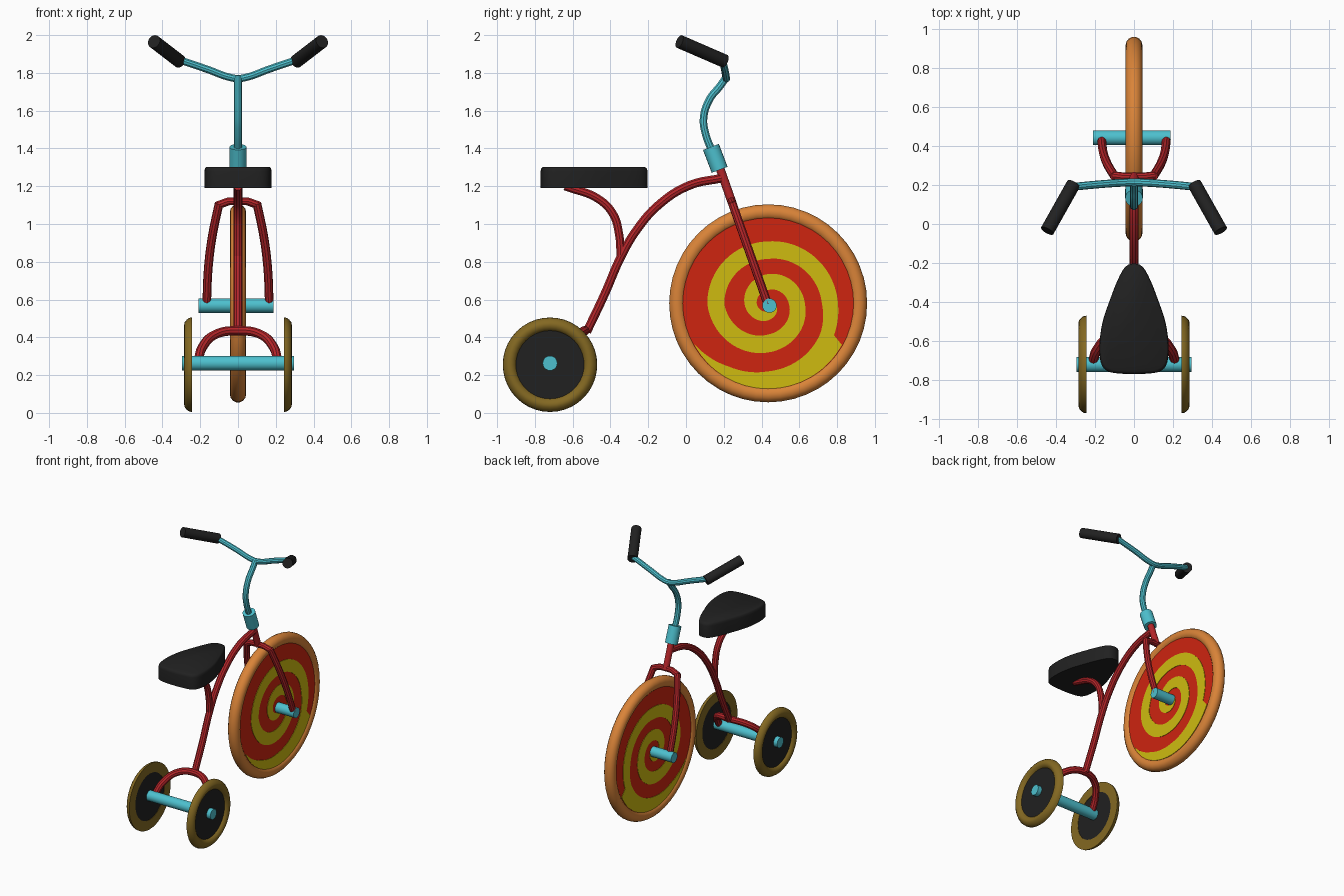
import bpy, bmesh, math
from mathutils import Vector

if "Cube" in bpy.data.objects:
    bpy.data.objects.remove(bpy.data.objects["Cube"])


def material(name, rgb):
    m = bpy.data.materials.new(name)
    m.diffuse_color = (*rgb, 1)
    m.use_nodes = True
    m.node_tree.nodes["Principled BSDF"].inputs["Base Color"].default_value = m.diffuse_color
    return m


CYAN = material("cyan", (0.075, 0.53, 0.62))
FRAME = material("frame red", (0.46, 0.018, 0.022))
ORANGE = material("tyre orange", (0.70, 0.23, 0.04))
BROWN = material("tyre brown", (0.23, 0.14, 0.016))
BLACK = material("black", (0.015, 0.015, 0.015))
RED = material("disc red", (0.62, 0.018, 0.005))
YELLOW = material("disc yellow", (0.62, 0.50, 0.005))


def finish(bm, name, mat, angle=35):
    bmesh.ops.recalc_face_normals(bm, faces=bm.faces)
    me = bpy.data.meshes.new(name)
    bm.to_mesh(me)
    bm.free()
    ob = bpy.data.objects.new(name, me)
    bpy.context.collection.objects.link(ob)
    me.materials.append(mat)
    shade(ob, angle)
    return ob


def shade(ob, angle=35):
    bpy.ops.object.select_all(action='DESELECT')
    ob.select_set(True)
    bpy.context.view_layer.objects.active = ob
    bpy.ops.object.shade_smooth_by_angle(angle=math.radians(angle))


def lathe_x(name, profile, y, z, mat, n=48):
    """Revolve a closed (x, radius) profile about an axis parallel to x."""
    bm = bmesh.new()
    rings = []
    for i in range(n):
        a = 2 * math.pi * i / n
        rings.append([bm.verts.new((x, y + r * math.cos(a), z + r * math.sin(a)))
                      for x, r in profile])
    m = len(profile)
    for i in range(n):
        p, q = rings[i], rings[(i + 1) % n]
        for j in range(m):
            k = (j + 1) % m
            bm.faces.new((p[j], p[k], q[k], q[j]))
    return finish(bm, name, mat)


def rod(name, a, b, r, mat, n=20):
    a, b = Vector(a), Vector(b)
    bm = bmesh.new()
    bmesh.ops.create_cone(bm, cap_ends=True, segments=n, radius1=r, radius2=r,
                          depth=(b - a).length)
    rot = (b - a).to_track_quat('Z', 'Y').to_matrix().to_4x4()
    bmesh.ops.transform(bm, matrix=rot, verts=bm.verts)
    bmesh.ops.translate(bm, vec=(a + b) / 2, verts=bm.verts)
    return finish(bm, name, mat)


def pipe(name, pts, r, mat, handle='AUTO'):
    cu = bpy.data.curves.new(name, 'CURVE')
    cu.dimensions = '3D'
    cu.bevel_depth = r
    cu.bevel_resolution = 3
    cu.resolution_u = 8
    cu.use_fill_caps = True
    sp = cu.splines.new('BEZIER')
    sp.bezier_points.add(len(pts) - 1)
    for bp, p in zip(sp.bezier_points, pts):
        bp.co = p
        bp.handle_left_type = bp.handle_right_type = handle
    ob = bpy.data.objects.new(name, cu)
    bpy.context.collection.objects.link(ob)
    cu.materials.append(mat)
    bpy.ops.object.select_all(action='DESELECT')
    ob.select_set(True)
    bpy.context.view_layer.objects.active = ob
    bpy.ops.object.convert(target='MESH')
    shade(bpy.context.view_layer.objects.active)


# Front wheel: round tyre and flat disc
WY, WZ = 0.435, 0.58
tyre = [(0.043 * math.cos(a), 0.482 + 0.043 * math.sin(a))
        for a in [2 * math.pi * i / 14 for i in range(14)]]
lathe_x("front_tyre", tyre, WY, WZ, ORANGE)
rod("front_disc", (-0.03, WY, WZ), (0.03, WY, WZ), 0.455, RED, 48)

# Yellow spiral: (turns, inner radius, outer radius), tapering to both ends
SPIRAL = [(-0.42, .443, .445), (-0.34, .39, .447), (-0.25, .355, .447), (-0.075, .315, .445),
          (-0.07, .312, .385), (0, .285, .37), (.25, .24, .333), (.5, .232, .322),
          (.75, .16, .255), (1, .11, .195), (1.25, .075, .16), (1.5, .06, .125),
          (1.75, .035, .085), (2, .03, .04)]


def spiral_at(t):
    for (t0, a0, b0), (t1, a1, b1) in zip(SPIRAL, SPIRAL[1:]):
        if t <= t1:
            f = (t - t0) / (t1 - t0)
            return a0 + f * (a1 - a0), b0 + f * (b1 - b0)
    return SPIRAL[-1][1:]


bm = bmesh.new()
sections = []
for i in range(243):
    t = -0.42 + i * 0.01
    c, s = math.cos(2 * math.pi * t), math.sin(2 * math.pi * t)
    ra, rb = spiral_at(t)
    sections.append([bm.verts.new((x, WY + r * c, WZ - 0.005 + r * s))
                     for x, r in ((-.033, ra), (-.033, rb), (.033, rb), (.033, ra))])
for p, q in zip(sections, sections[1:]):
    for j in range(4):
        k = (j + 1) % 4
        bm.faces.new((p[j], p[k], q[k], q[j]))
bm.faces.new(sections[0])
bm.faces.new(sections[-1])
finish(bm, "spiral_stripe", YELLOW)

# Pedal axle and rear axle
rod("front_axle", (-0.21, 0.442, 0.568), (0.188, 0.442, 0.568), 0.038, CYAN)
rod("rear_axle", (-0.296, -0.72, 0.263), (0.296, -0.72, 0.263), 0.039, CYAN)

# Rear wheels: flat inside, rounded outside
rear = [(.243, .25), (.258, .248), (.272, .238), (.282, .225), (.285, .212),
        (.281, .197), (.272, .186), (.26, .178), (.243, .176)]
for side, tag in ((-1, "left"), (1, "right")):
    lathe_x("rear_tyre_" + tag, [(side * x, r) for x, r in rear], -0.72, 0.255, BROWN, 40)
    rod("rear_disc_" + tag, (side * .246, -0.72, 0.255), (side * .264, -0.72, 0.255),
        0.182, BLACK, 40)

# Frame: main tube, seat stem, rear arch
pipe("main_tube", [(0, -.525, .43), (0, -.43, .63), (0, -.345, .825), (0, -.26, .97),
                   (0, -.14, 1.105), (0, .02, 1.205), (0, .19, 1.243)], 0.024, FRAME)
pipe("seat_stem", [(0, -.345, .83), (0, -.355, .95), (0, -.385, 1.05), (0, -.46, 1.13),
                   (0, -.64, 1.2)], 0.023, FRAME)
pipe("rear_arch", [(-.21, -.70, .28), (-.19, -.645, .345), (-.12, -.57, .415), (0, -.535, .435),
                   (.12, -.57, .415), (.19, -.645, .345), (.21, -.70, .28)], 0.025, FRAME)


# Front fork: everything lies on one raked plane
def raked(x, z):
    return (x, 0.185 + 0.352 * (1.28 - z), z)


rod("fork_stem", raked(0, 1.31), raked(0, 1.11), 0.023, FRAME)
pipe("fork_crown", [raked(-.105, 1.1), raked(-.05, 1.12), raked(.05, 1.12), raked(.105, 1.1)],
     0.022, FRAME, 'VECTOR')
for side, tag in ((-1, "left"), (1, "right")):
    pipe("fork_leg_" + tag, [raked(side * x, z) for x, z in
                             ((.1, 1.11), (.137, .93), (.157, .77), (.166, .575))], 0.023, FRAME)

# Handlebar: collar, curved stem, bars and grips
rod("collar", (0, .178, 1.287), (0, .132, 1.408), 0.045, CYAN)
pipe("handlebar_stem", [(0, .14, 1.38), (0, .103, 1.48), (0, .093, 1.56), (0, .125, 1.66),
                        (0, .18, 1.73), (0, .212, 1.775)], 0.021, CYAN)
pipe("handlebar", [(-.32, .19, 1.872), (-.16, .205, 1.818), (-.05, .212, 1.778), (0, .214, 1.77),
                   (.05, .212, 1.778), (.16, .205, 1.818), (.32, .19, 1.872)], 0.02, CYAN)
for side, tag in ((-1, "left"), (1, "right")):
    rod("grip_" + tag, (side * .31, .205, 1.862), (side * .445, -.035, 1.966), 0.036, BLACK)

# Seat: smooth outline extruded upwards, rounded top edge
half = [(0, -.203), (.045, -.22), (.085, -.29), (.12, -.38), (.155, -.48), (.173, -.57),
        (.177, -.66), (.165, -.725), (.13, -.757), (.07, -.767), (0, -.77)]
outline = half + [(-x, y) for x, y in half[-2:0:-1]]
smooth = []
n = len(outline)
for i in range(n):  # Catmull-Rom subdivision of the outline
    p0, p1, p2, p3 = [Vector(outline[(i + k) % n]) for k in (-1, 0, 1, 2)]
    for f in (0, 0.33, 0.67):
        smooth.append(p1 + 0.5 * f * (p2 - p0 + f * (2 * p0 - 5 * p1 + 4 * p2 - p3
                                                     + f * (3 * (p1 - p2) + p3 - p0))))
bm = bmesh.new()
centre = Vector((0, -.53))
rings = []
for k, z in ((1, 1.19), (1, 1.28), (.985, 1.295), (.94, 1.303)):
    rings.append([bm.verts.new((*(centre + (p - centre) * k), z)) for p in smooth])
m = len(smooth)
for a, b in zip(rings, rings[1:]):
    for i in range(m):
        j = (i + 1) % m
        bm.faces.new((a[i], a[j], b[j], b[i]))
bm.faces.new(rings[0])
bm.faces.new(rings[-1])
finish(bm, "seat", BLACK, 50)
